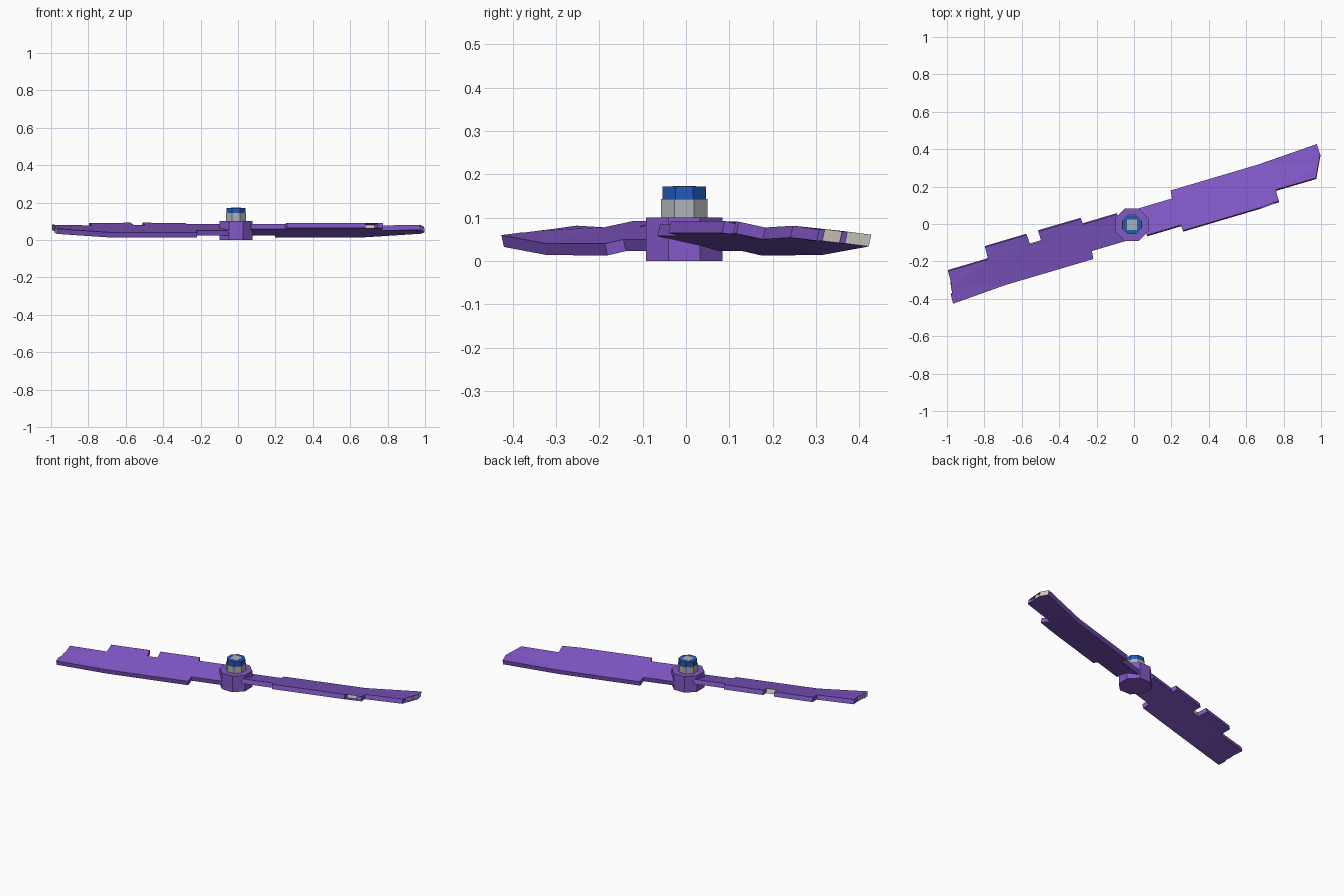
import bpy, bmesh, math
from mathutils import Matrix, Vector

cube = bpy.data.objects.get("Cube")
if cube:
    bpy.data.objects.remove(cube, do_unlink=True)


def material(name, rgb):
    m = bpy.data.materials.new(name)
    m.use_nodes = True
    m.diffuse_color = (*rgb, 1)
    m.node_tree.nodes["Principled BSDF"].inputs["Base Color"].default_value = (*rgb, 1)
    return m


purple = material("purple paint", (0.223, 0.098, 0.578))
bare = material("bare metal", (0.66, 0.63, 0.56))
steel = material("grey steel", (0.42, 0.44, 0.47))
blue = material("blue paint", (0.017, 0.10, 0.50))

CENTRE = Vector((-0.011, -0.004, 0))


def make(name, bm, mats):
    bmesh.ops.recalc_face_normals(bm, faces=bm.faces[:])
    me = bpy.data.meshes.new(name)
    bm.to_mesh(me)
    bm.free()
    for m in mats:
        me.materials.append(m)
    ob = bpy.data.objects.new(name, me)
    bpy.context.collection.objects.link(ob)
    return ob


def prism(name, half_width, z0, z1, mat, sides=8):
    """Upright regular prism with flats facing the axes."""
    r = half_width / math.cos(math.pi / sides)
    bm = bmesh.new()
    bmesh.ops.create_cone(bm, cap_ends=True, segments=sides, radius1=r, radius2=r,
                          depth=z1 - z0)
    bmesh.ops.rotate(bm, verts=bm.verts, matrix=Matrix.Rotation(math.pi / sides, 3, 'Z'))
    bmesh.ops.translate(bm, verts=bm.verts, vec=CENTRE + Vector((0, 0, (z0 + z1) / 2)))
    return make(name, bm, [mat])


# Hub, nut and cap stacked on the axis
prism("hub", 0.088, 0.0, 0.101, purple)
prism("nut", 0.054, 0.101, 0.143, steel)
prism("cap", 0.050, 0.143, 0.172, blue)
prism("shaft_end", 0.027, 0.165, 0.173, steel, sides=4)

PITCH = math.radians(13)
THICK = 0.028


def top_z(u, v):
    """Pitched blade plane, easing towards a flatter pitch at the tip."""
    z = 0.092 - math.tan(PITCH) * (v + 0.107)
    if u > 0.73:
        ease = min((u - 0.73) / 0.32, 1)
        z += ease * (0.010 + 0.107 * v)
    return z


def blade(name, angle, front, tip, bare_edges):
    """Outline runs along the front edge, round the tip and back along the rear.
    bare_edges lists the first points of edges showing bare metal."""
    rear = [(0.74, 0.117), (0.25, 0.117), (0.245, 0.074), (0.06, 0.074)]
    pts = front + tip + rear
    n, k1, k2 = len(pts), len(front) - 1, len(front) + len(tip)
    bm = bmesh.new()
    normal = Vector((0, math.sin(PITCH), math.cos(PITCH)))
    top = [Vector((u, v, top_z(u, v))) for u, v in pts]
    tv = [bm.verts.new(p) for p in top]
    bv = [bm.verts.new(p - normal * THICK) for p in top]
    for ring in (tv, bv):
        bm.faces.new(ring[:k1 + 1] + ring[k2:])      # main panel
        bm.faces.new(ring[k1:k2 + 1])                # tip panel
    for i in range(n):
        j = (i + 1) % n
        f = bm.faces.new((tv[i], tv[j], bv[j], bv[i]))
        f.material_index = int(pts[i] in bare_edges)
    bmesh.ops.triangulate(bm, faces=[f for f in bm.faces if len(f.verts) > 4])
    bmesh.ops.transform(bm, verts=bm.verts,
                        matrix=Matrix.Translation(CENTRE) @ Matrix.Rotation(angle, 4, 'Z'))
    return make(name, bm, [purple, bare])


HEADING = math.radians(16.5)
root = [(0.06, -0.076), (0.25, -0.076), (0.253, -0.107)]

# Left blade: notch near the tip, leaving a thin tab
blade("left_blade", HEADING,
      root + [(0.69, -0.107), (0.69, -0.057), (0.757, -0.053), (0.76, -0.102),
              (0.789, -0.102), (0.79, -0.039)],
      [(1.015, -0.039), (1.008, 0.026), (1.048, 0.028), (1.046, 0.070),
       (1.027, 0.073), (1.072, 0.075), (1.07, 0.133)],
      [(0.69, -0.057), (1.048, 0.028), (1.072, 0.075)])

# Right blade: notch in the middle of the edge
blade("right_blade", HEADING + math.pi,
      root + [(0.49, -0.108), (0.49, -0.053), (0.552, -0.053), (0.555, -0.108),
              (0.787, -0.108), (0.79, -0.041)],
      [(1.013, -0.041), (1.015, 0.018), (0.998, 0.020), (1.003, 0.045), (1.022, 0.047),
       (1.025, 0.080), (1.012, 0.083), (1.035, 0.088), (1.037, 0.133)],
      [(0.49, -0.053), (0.998, 0.020), (1.022, 0.047), (1.035, 0.088)])
